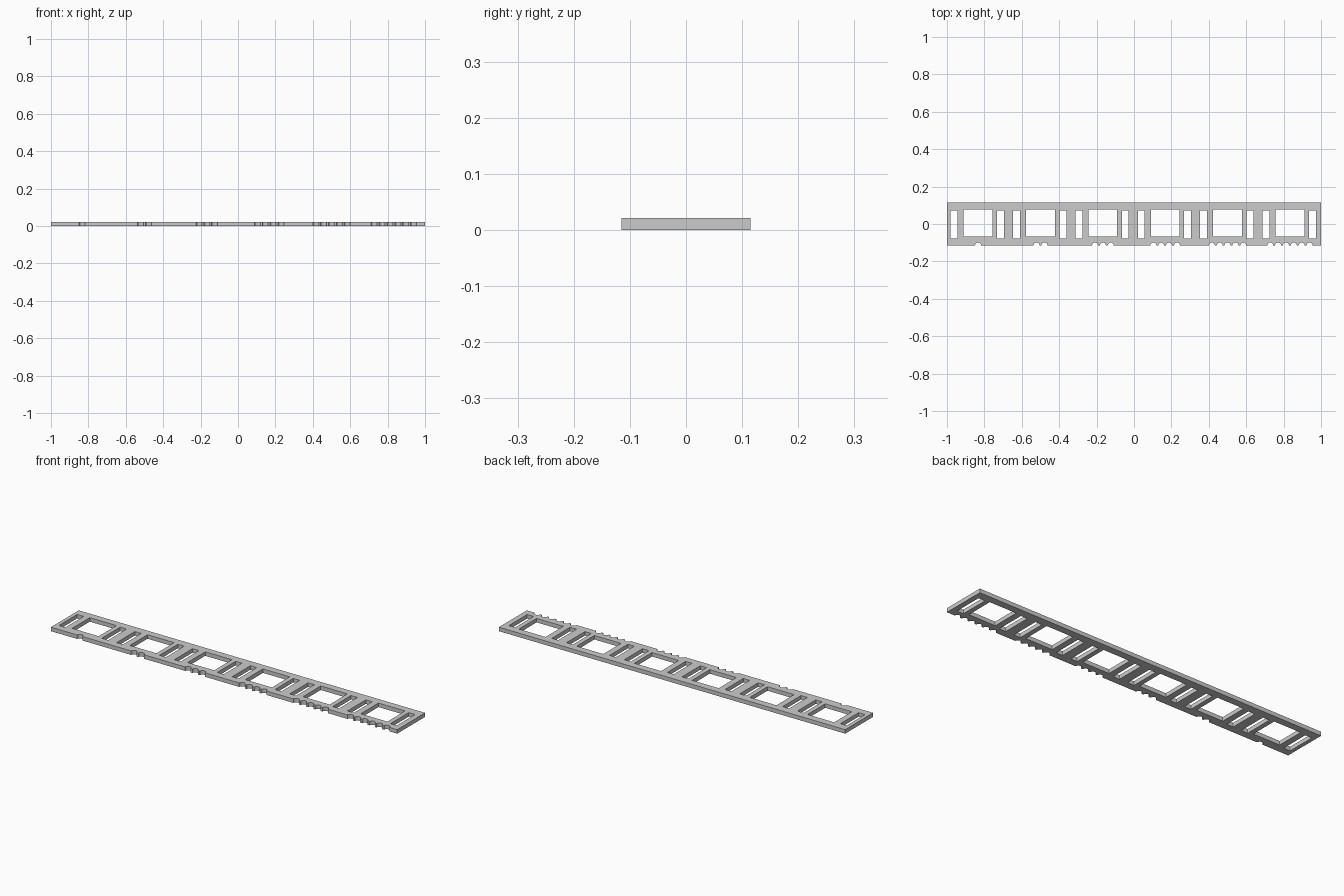
import bpy, math

cube = bpy.data.objects.get("Cube")
if cube:
    bpy.data.objects.remove(cube, do_unlink=True)

HALF_L, HALF_W, THICK = 1.0, 0.115, 0.021
UNITS = 6
PITCH = 2 * HALF_L / UNITS
NOTCH_R, NOTCH_STEP, NOTCH_SEGS = 0.016, 0.042, 12

grey = bpy.data.materials.new("plain grey")
grey.use_nodes = True
grey.diffuse_color = (0.6, 0.6, 0.6, 1)
grey.node_tree.nodes["Principled BSDF"].inputs["Base Color"].default_value = grey.diffuse_color

curve = bpy.data.curves.new("notched_strip", "CURVE")
curve.dimensions = "2D"
curve.fill_mode = "BOTH"
curve.extrude = THICK / 2


def add_outline(points):
    spline = curve.splines.new("POLY")
    spline.points.add(len(points) - 1)
    for p, (x, y) in zip(spline.points, points):
        p.co = (x, y, 0, 1)
    spline.use_cyclic_u = True


def add_opening(cx, width, y0, y1):
    a, b = cx - width / 2, cx + width / 2
    add_outline([(a, y0), (b, y0), (b, y1), (a, y1)])


centres = [-HALF_L + PITCH * (i + 0.5) for i in range(UNITS)]

# Outer edge: each unit carries one more rounded notch than the last
outline = [(-HALF_L, -HALF_W)]
for i, cx in enumerate(centres):
    for k in range(i + 1):
        nx = cx + (k - i / 2) * NOTCH_STEP
        for s in range(NOTCH_SEGS + 1):
            a = math.pi * (1 - s / NOTCH_SEGS)
            outline.append((nx + NOTCH_R * math.cos(a), -HALF_W + NOTCH_R * math.sin(a)))
outline += [(HALF_L, -HALF_W), (HALF_L, HALF_W), (-HALF_L, HALF_W)]
add_outline(outline)

# Square window with a narrow slot on either side, in every unit
for cx in centres:
    add_opening(cx, 0.154, -0.068, 0.078)
    for offset in (-0.128, 0.12):
        add_opening(cx + offset, 0.037, -0.078, 0.073)

strip = bpy.data.objects.new("notched_strip", curve)
bpy.context.collection.objects.link(strip)
curve.materials.append(grey)
strip.location.z = THICK / 2

# Turn the filled profile into a solid mesh
bpy.ops.object.select_all(action="DESELECT")
strip.select_set(True)
bpy.context.view_layer.objects.active = strip
bpy.ops.object.convert(target="MESH")
bpy.ops.object.mode_set(mode="EDIT")
bpy.ops.mesh.select_all(action="SELECT")
bpy.ops.mesh.remove_doubles(threshold=0.0001)
bpy.ops.mesh.normals_make_consistent(inside=False)
bpy.ops.mesh.dissolve_limited(angle_limit=0.01)
bpy.ops.object.mode_set(mode="OBJECT")
bpy.ops.object.shade_flat()
